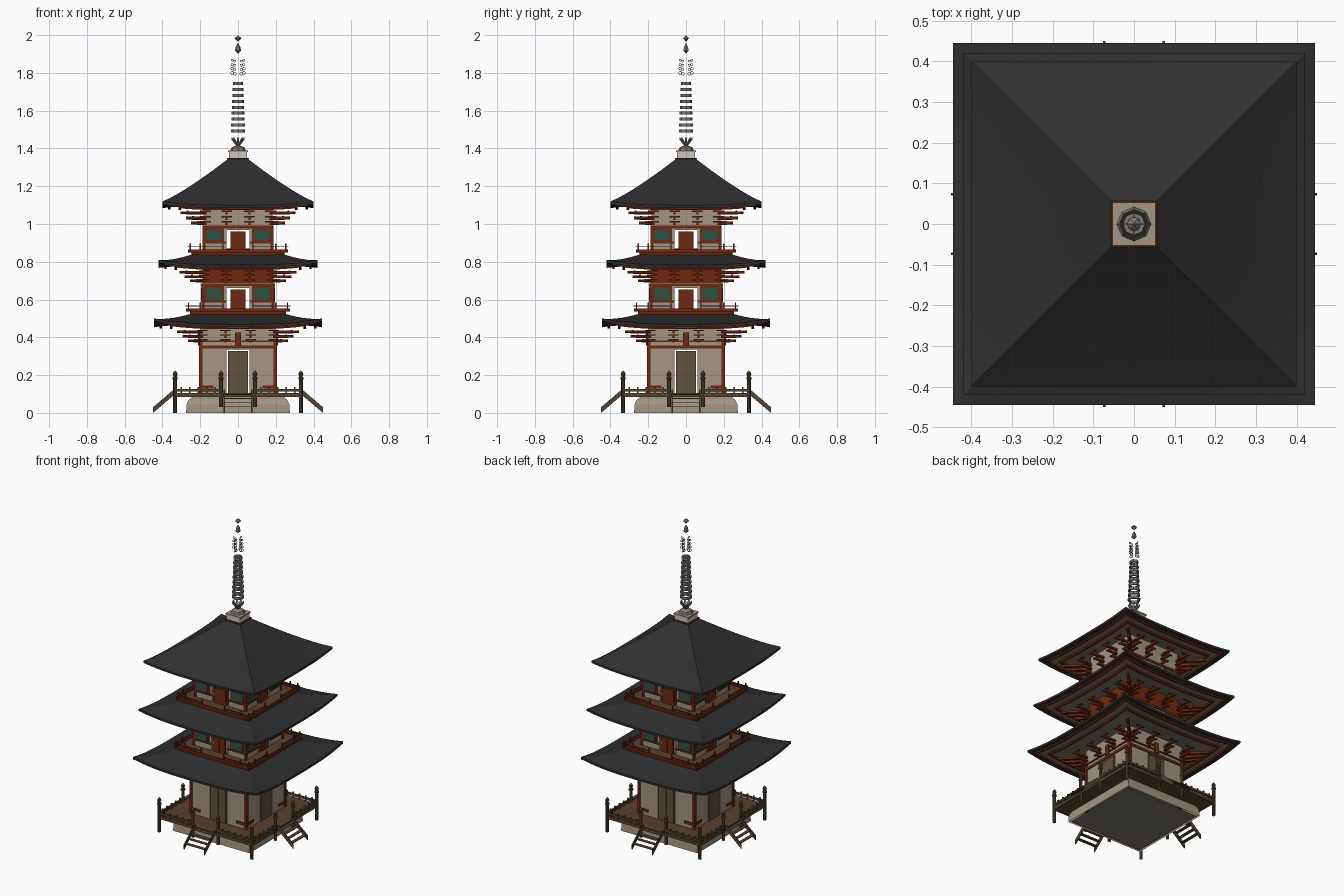
import bpy, bmesh, math
from mathutils import Matrix, Vector

if "Cube" in bpy.data.objects:
    bpy.data.objects.remove(bpy.data.objects["Cube"])

COL = {
    "slate_roof": (0.028, 0.028, 0.029), "red_timber": (0.16, 0.022, 0.005),
    "plaster": (0.36, 0.30, 0.225), "dark_wood": (0.085, 0.06, 0.034),
    "green_lattice": (0.03, 0.075, 0.05), "soffit_grey": (0.2, 0.185, 0.155),
    "bronze": (0.22, 0.2, 0.17), "pale_stone": (0.6, 0.58, 0.54),
    "door_wood": (0.12, 0.085, 0.05), "brown_boards": (0.1, 0.052, 0.025),
}
MAT = {}
for n, c in COL.items():
    MAT[n] = bpy.data.materials.new(n)
    MAT[n].diffuse_color = (*c, 1)

PARTS = {}


def part(name, mat):
    if name not in PARTS:
        PARTS[name] = (bmesh.new(), mat)
    return PARTS[name][0]


def box(name, mat, x0, x1, d0, d1, z0, z1, mirror=False, slope=0.0, turn=0.0):
    """Box on the front side (d = distance outward), repeated on all four sides."""
    bm = part(name, mat)
    for k in range(4):
        rot = Matrix.Rotation(k * math.pi / 2 + turn, 4, 'Z')
        for a, b in ([(x0, x1), (-x1, -x0)] if mirror else [(x0, x1)]):
            vs = bmesh.ops.create_cube(bm, size=1)['verts']
            for v in vs:
                d = d1 if v.co.y < 0 else d0
                z = (z1 if v.co.z > 0 else z0) - (d - d0) * slope
                v.co = rot @ Vector((b if v.co.x > 0 else a, -d, z))


def square_sweep(name, mat, prof, n=1, closed=False):
    """Sweep (half width, z, corner lift) points round a square plan."""
    bm = part(name, mat)
    for k in range(4):
        rot = Matrix.Rotation(k * math.pi / 2, 4, 'Z')
        rows = []
        for h, z, lift in prof:
            us = [-1 + 2 * i / n for i in range(n + 1)]
            rows.append([bm.verts.new(rot @ Vector((u * h, -h, z + lift * abs(u) ** 3))) for u in us])
        if closed:
            rows.append(rows[0])
        for r, s in zip(rows, rows[1:]):
            for i in range(n):
                bm.faces.new((r[i], r[i + 1], s[i + 1], s[i]))


def lathe(name, mat, prof, n=8, closed=False, mtx=Matrix()):
    bm = part(name, mat)
    rows = []
    for r, z in prof:
        rows.append([bm.verts.new(mtx @ Vector((r * math.cos(2 * math.pi * i / n),
                     r * math.sin(2 * math.pi * i / n), z))) for i in range(n)])
    if closed:
        rows.append(rows[0])
    for a, b in zip(rows, rows[1:]):
        for i in range(n):
            j = (i + 1) % n
            bm.faces.new((a[i], a[j], b[j], b[i]))


def roof(tag, a, ztop, b, ze, lift, wall, power):
    """Curved hip roof with upturned corners, soffit and red eave beams."""
    prof = []
    for i in range(9):
        t = i / 8
        prof.append((a + (b - a) * t, ze + 0.014 + (ztop - ze - 0.014) * (1 - t) ** power, lift * t ** 2.5))
    prof += [(b, ze, lift), (b - 0.03, ze + 0.002, lift * 0.85)]
    square_sweep(tag + "_roof", "slate_roof", prof, 16)
    square_sweep(tag + "_soffit", "soffit_grey",
                 [(b - 0.03, ze + 0.002, lift * 0.85), (wall, ze + 0.025, 0)], 16)
    for h, dz, l in ((b - 0.03, -0.007, 0.85), (b - 0.085, -0.012, 0.55)):
        z = ze + dz
        square_sweep(tag + "_eave_beam", "red_timber",
                     [(h, z, lift * l), (h, z + 0.011, lift * l),
                      (h - 0.012, z + 0.011, lift * l), (h - 0.012, z, lift * l)], 16, True)


def brackets(tag, w, z0, z1, reach):
    """Three stepped tiers of bracket arms plus diagonal corner arms."""
    s = (z1 - z0) / 3
    nm = tag + "_brackets"
    for k in range(3):
        z, out = z0 + k * s, w + reach * (k + 1) / 3
        for x in (w / 3, w - 0.01):
            box(nm, "red_timber", x - 0.006, x + 0.006, w - 0.01, out + 0.008, z, z + s * 0.5, True)
            box(nm, "red_timber", x - 0.028, x + 0.028, out - 0.006, out + 0.004, z + s * 0.5, z + s * 0.8, True)
        box(nm, "red_timber", -0.008, 0.008, w * 1.35, out * 1.414 + 0.045, z + s * 0.1, z + s * 0.65,
            turn=math.pi / 4)


# ---------- stone base, deck, railing, stairs ----------
square_sweep("stone_base", "plaster", [(0, 0.09, 0), (0.24, 0.085, 0), (0.26, 0.07, 0), (0.272, 0.045, 0),
                                       (0.275, 0, 0)])
square_sweep("base_underside", "soffit_grey", [(0, 0.001, 0), (0.262, 0.001, 0)])
square_sweep("deck_floor", "brown_boards", [(0, 0.105, 0), (0.326, 0.105, 0)])
square_sweep("deck", "dark_wood", [(0.32, 0.104, 0), (0.338, 0.104, 0), (0.338, 0.085, 0), (0.2, 0.085, 0)])
box("deck_railing", "dark_wood", 0.09, 0.335, 0.326, 0.338, 0.114, 0.127, True)
for i in range(5):
    x = 0.12 + i * 0.045
    box("deck_railing", "dark_wood", x - 0.004, x + 0.004, 0.328, 0.336, 0.1, 0.138, True)
for x, z0 in ((0.333, 0.0), (0.09, 0.03)):
    for k in range(4):
        for s in ((1, -1) if x < 0.2 else (1,)):
            m = Matrix.Rotation(k * math.pi / 2, 4, 'Z') @ Matrix.Translation((s * x, -0.333, 0))
            lathe("railing_posts", "dark_wood", [(0.01, z0), (0.01, 0.175), (0.014, 0.178), (0.014, 0.188),
                  (0.008, 0.192), (0.013, 0.205), (0.009, 0.215), (0, 0.225)], 8, False, m)
box("stair_stringers", "dark_wood", 0.07, 0.076, 0.338, 0.45, 0.095, 0.125, True, slope=0.85)
for i in range(4):
    d, z = 0.345 + i * 0.026, 0.096 - i * 0.022
    box("stair_treads", "dark_wood", -0.071, 0.071, d, d + 0.022, z, z + 0.004)

# ---------- ground storey ----------
W = 0.2
box("ground_walls", "plaster", 0.062, W, W - 0.015, W, 0.1, 0.335, True)
box("ground_walls", "plaster", -W, W, W - 0.015, W, 0.335, 0.475)
box("ground_posts", "red_timber", W - 0.012, W + 0.006, W - 0.012, W + 0.006, 0.104, 0.37)
for z0, z1, x in ((0.34, 0.356, 0), (0.13, 0.146, 0.13), (0.375, 0.383, 0)):
    box("ground_beams", "red_timber", x, W + 0.006, W - 0.002, W + 0.007, z0, z1, True)
box("ground_beams", "red_timber", -0.015, 0.015, W, W + 0.012, 0.356, 0.425)
box("ground_doors", "door_wood", 0.001, 0.054, W - 0.012, W + 0.004, 0.104, 0.328, True)
brackets("ground", W, 0.372, 0.445, 0.085)
roof("ground", 0.17, 0.55, 0.445, 0.455, 0.03, W - 0.01, 1.2)


# ---------- upper storeys ----------
def storey(tag, w, zf, zbeam, ztop, balc, upper):
    # balcony platform and railing
    square_sweep(tag + "_balcony_floor", "brown_boards", [(w - 0.02, zf, 0), (balc - 0.012, zf, 0)])
    square_sweep(tag + "_balcony", "red_timber", [(balc - 0.012, zf, 0),
                 (balc - 0.012, zf - 0.03, 0), (w - 0.02, zf - 0.03, 0)])
    box(tag + "_railing", "red_timber", -balc - 0.008, balc + 0.008, balc - 0.01, balc, zf - 0.012, zf + 0.004)
    box(tag + "_railing", "red_timber", 0.075, balc + 0.01, balc - 0.007, balc - 0.002, zf + 0.015, zf + 0.02, True)
    for x in (0.08, 0.2, balc - 0.005):
        box(tag + "_railing", "red_timber", x - 0.003, x + 0.003, balc - 0.008, balc - 0.002, zf, zf + 0.036, True)
    # walls around an open doorway
    zd = zbeam - 0.01
    box(tag + "_walls", "plaster", 0.06, w, w - 0.015, w, zf - 0.02, zd, True)
    box(tag + "_walls", "plaster", -w, w, w - 0.015, w, zd, zbeam + 0.015)
    box(tag + "_upper_wall", upper, -w, w, w - 0.015, w, zbeam + 0.015, ztop + 0.03)
    box(tag + "_doors", "red_timber", 0.001, 0.04, w - 0.01, w + 0.004, zf, zd - 0.008, True)
    # posts, beams and lattice windows
    box(tag + "_posts", "red_timber", w - 0.01, w + 0.005, w - 0.01, w + 0.005, zf, zbeam + 0.01)
    box(tag + "_beams", "red_timber", -w, w, w - 0.002, w + 0.007, zbeam, zbeam + 0.014)
    box(tag + "_beams", "red_timber", 0.06, w, w - 0.002, w + 0.007, zf + 0.036, zf + 0.046, True)
    box(tag + "_window_frames", "red_timber", 0.075, 0.18, w - 0.002, w + 0.004, zf + 0.046, zbeam, True)
    box(tag + "_windows", "green_lattice", 0.086, 0.17, w, w + 0.007, zf + 0.05, zbeam - 0.007, True)
    brackets(tag, w, zbeam + 0.018, ztop - 0.006, 0.085)


storey("middle", 0.188, 0.548, 0.672, 0.765, 0.267, "red_timber")
roof("middle", 0.16, 0.87, 0.42, 0.768, 0.027, 0.178, 1.2)
storey("top", 0.182, 0.862, 0.977, 1.082, 0.258, "plaster")
roof("top", 0.052, 1.345, 0.4, 1.085, 0.02, 0.172, 1.08)

# ---------- spire ----------
square_sweep("spire_collar", "red_timber", [(0.05, 1.343, 0), (0.057, 1.343, 0), (0.057, 1.35, 0), (0.05, 1.35, 0)])
square_sweep("spire_base", "pale_stone", [(0.048, 1.34, 0), (0.048, 1.38, 0)])
square_sweep("spire_base_cap", "plaster", [(0.048, 1.38, 0), (0.053, 1.38, 0), (0.053, 1.388, 0), (0, 1.388, 0)])
lathe("spire_dome", "bronze", [(0.042, 1.388), (0.036, 1.403), (0.02, 1.413), (0, 1.415)], 8)
for t in (0, math.pi / 4):  # flared petals
    box("spire_petals", "bronze", -0.006, 0.006, 0.006, 0.034, 1.41, 1.422, slope=-1.3, turn=t)
for i in range(9):  # nine rings
    r, z = 0.037 - 0.0012 * i, 1.492 + 0.0315 * i
    lathe("spire_rings", "bronze", [(r - 0.01, z - 0.008), (r, z - 0.008), (r, z + 0.008), (r - 0.01, z + 0.008)],
          8, True)
for k in range(4):  # filigree flame made of thin upright hoops
    for i in range(4):
        for x in (0.018, 0.031):
            m = (Matrix.Rotation(k * math.pi / 2, 4, 'Z') @ Matrix.Translation((x, 0, 1.79 + 0.022 * i + x / 3))
                 @ Matrix.Rotation(math.pi / 2, 4, 'X'))
            r = 0.01 - 0.001 * i
            lathe("spire_flame", "bronze", [(r - 0.003, -0.001), (r, -0.001), (r, 0.001), (r - 0.003, 0.001)],
                  7, True, m)
lathe("spire_drop", "bronze", [(0, 1.902), (0.016, 1.918), (0.012, 1.938), (0, 1.96)], 6)
lathe("spire_jewel", "bronze", [(0, 1.964), (0.018, 1.983), (0, 2.0)], 6)

# ---------- turn every part into an object ----------
for name, (bm, mat) in PARTS.items():
    bmesh.ops.remove_doubles(bm, verts=bm.verts, dist=1e-5)
    bmesh.ops.dissolve_degenerate(bm, edges=bm.edges, dist=1e-6)
    bmesh.ops.recalc_face_normals(bm, faces=bm.faces)
    me = bpy.data.meshes.new(name)
    bm.to_mesh(me)
    bm.free()
    me.materials.append(MAT[mat])
    ob = bpy.data.objects.new(name, me)
    bpy.context.collection.objects.link(ob)
    if name.endswith("_roof") or name.endswith("_soffit"):
        bpy.ops.object.select_all(action='DESELECT')
        ob.select_set(True)
        bpy.context.view_layer.objects.active = ob
        bpy.ops.object.shade_smooth_by_angle(angle=math.radians(25))

for m in bpy.data.materials:
    if m.users and not m.is_grease_pencil:
        m.use_nodes = True
        m.node_tree.nodes["Principled BSDF"].inputs["Base Color"].default_value = m.diffuse_color
